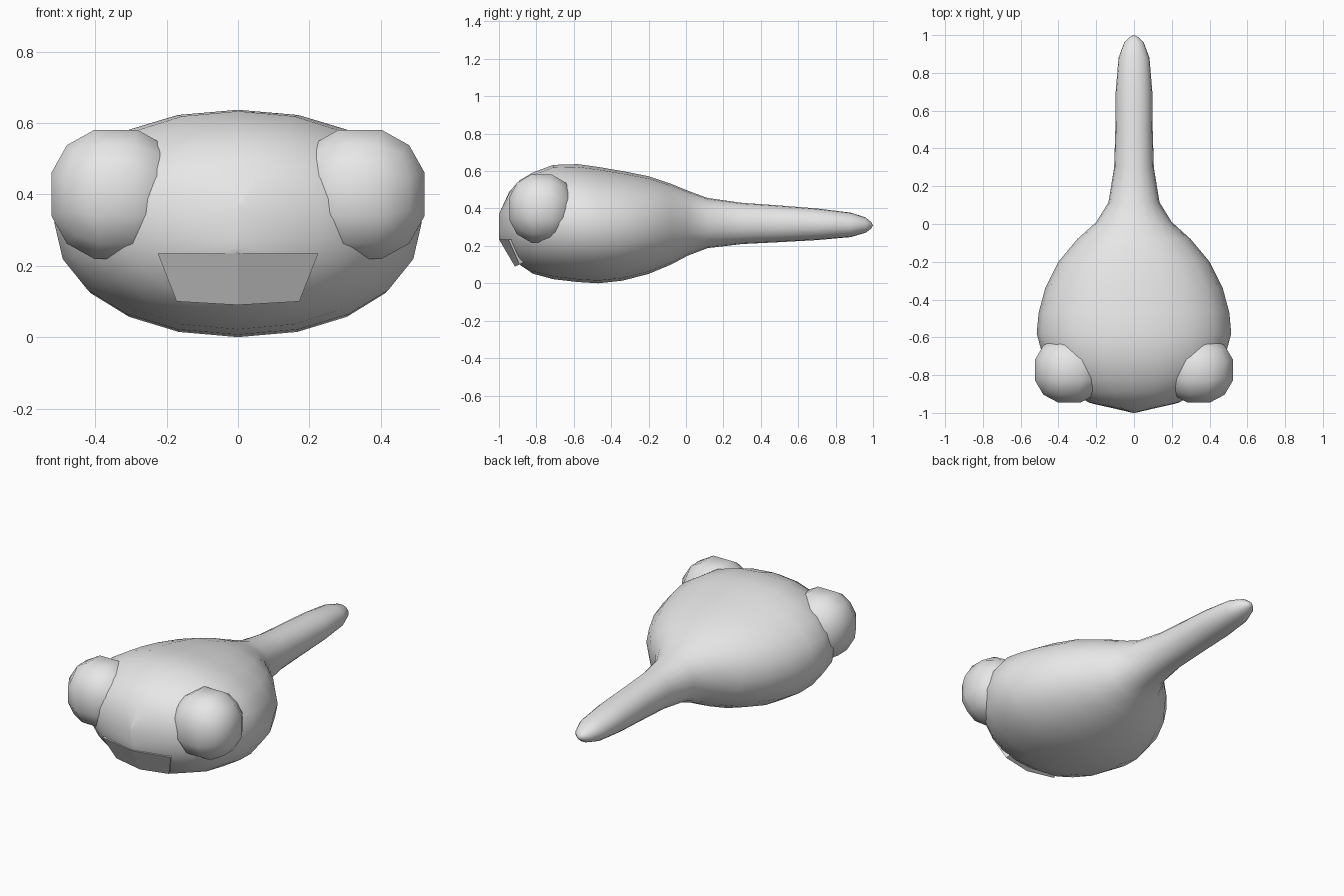
import bpy, bmesh, math
from mathutils import Vector

cube = bpy.data.objects.get("Cube")
if cube:
    bpy.data.objects.remove(cube, do_unlink=True)

grey = bpy.data.materials.new("light_grey")
grey.use_nodes = True
grey.diffuse_color = (0.8, 0.8, 0.8, 1)
grey.node_tree.nodes["Principled BSDF"].inputs["Base Color"].default_value = (0.8, 0.8, 0.8, 1)


def add_object(name, bm, smooth=True):
    bmesh.ops.recalc_face_normals(bm, faces=bm.faces)
    for f in bm.faces:
        f.smooth = smooth
    mesh = bpy.data.meshes.new(name)
    bm.to_mesh(mesh)
    bm.free()
    mesh.materials.append(grey)
    ob = bpy.data.objects.new(name, mesh)
    bpy.context.collection.objects.link(ob)
    return ob


# Body and tail: oval sections along y as (y, half width, bottom, top)
SECTIONS = [
    (-1.00, 0.006, 0.24, 0.37), (-0.945, 0.24, 0.17, 0.49),
    (-0.89, 0.33, 0.10, 0.55), (-0.82, 0.41, 0.052, 0.592),
    (-0.71, 0.48, 0.022, 0.633), (-0.58, 0.515, 0.007, 0.637),
    (-0.47, 0.505, 0.00, 0.622), (-0.34, 0.47, 0.014, 0.60),
    (-0.20, 0.40, 0.05, 0.572), (-0.08, 0.30, 0.10, 0.532),
    (0.01, 0.20, 0.148, 0.495), (0.115, 0.135, 0.188, 0.456),
    (0.30, 0.105, 0.21, 0.43), (0.50, 0.099, 0.22, 0.416),
    (0.70, 0.097, 0.231, 0.40), (0.88, 0.082, 0.247, 0.378),
    (0.96, 0.052, 0.27, 0.352), (0.99, 0.022, 0.292, 0.328),
]
SIDES = 20


def squash(v, power):
    return math.copysign(abs(v) ** power, v)


bm = bmesh.new()
rings = []
for y, w, lo, hi in SECTIONS:
    ring = []
    for i in range(SIDES):
        a = 2 * math.pi * i / SIDES
        x = w * squash(math.sin(a), 0.95)
        z = (lo + hi) / 2 + (hi - lo) / 2 * squash(math.cos(a), 0.95)
        ring.append(bm.verts.new((x, y, z)))
    rings.append(ring)
for r, s in zip(rings, rings[1:]):
    for i in range(SIDES):
        j = (i + 1) % SIDES
        bm.faces.new((r[i], r[j], s[j], s[i]))
bm.faces.new(rings[0])
tip = bm.verts.new((0, 1, 0.31))
for i in range(SIDES):
    bm.faces.new((rings[-1][i], rings[-1][(i + 1) % SIDES], tip))
add_object("body_and_tail", bm)

# Mouth: creased panel wrapped around the lower front
bm = bmesh.new()
top = [(-0.225, -0.95, 0.235), (0, -1.0, 0.235), (0.225, -0.95, 0.235)]
low = [(-0.172, -0.89, 0.10), (0, -0.915, 0.09), (0.172, -0.89, 0.10)]
outline = top + low[::-1]
front = [bm.verts.new(p) for p in outline]
back = [bm.verts.new((x * 0.9, y + 0.06, z + (0.03 if z < 0.2 else 0))) for x, y, z in outline]
for side in (front, back):
    bm.faces.new((side[0], side[1], side[4], side[5]))
    bm.faces.new((side[1], side[2], side[3], side[4]))
for i in range(6):
    j = (i + 1) % 6
    bm.faces.new((front[i], front[j], back[j], back[i]))
add_object("mouth", bm, smooth=False)

# Eyes: rounded cubes with three faces along each side
for name, side in (("left_eye", 1), ("right_eye", -1)):
    bm = bmesh.new()
    bmesh.ops.create_cube(bm, size=2)
    bmesh.ops.subdivide_edges(bm, edges=bm.edges[:], cuts=2, use_grid_fill=True)
    for v in bm.verts:
        d = v.co.normalized()
        v.co = Vector((side * 0.342 + 0.2 * d.x, -0.773 + 0.19 * d.y, 0.4 + 0.2 * d.z))
    add_object(name, bm)
